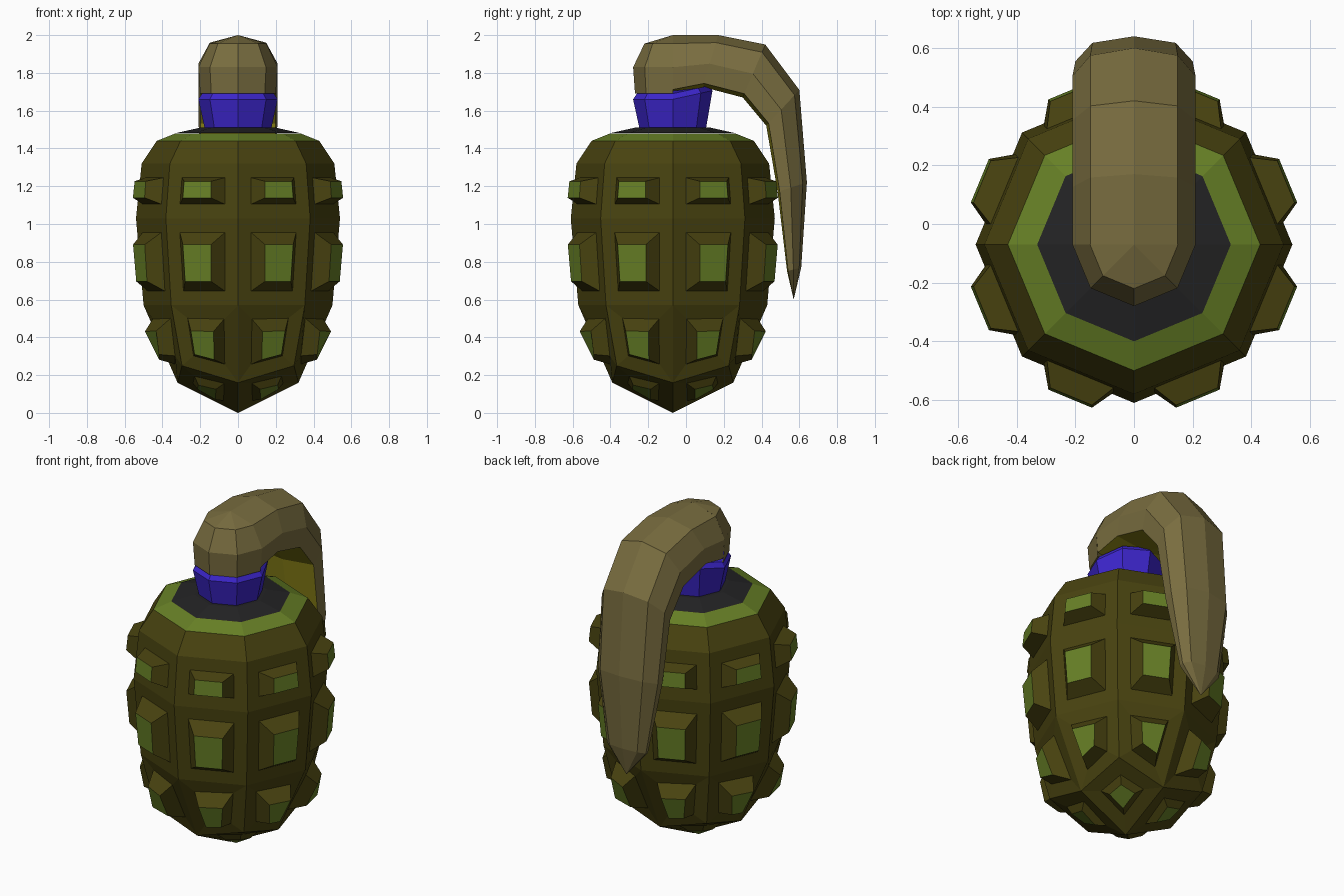
import bpy, bmesh, math
from mathutils import Vector

if "Cube" in bpy.data.objects:
    bpy.data.objects.remove(bpy.data.objects["Cube"])

CY = -0.07  # body axis sits slightly forward of the origin


def mat(name, rgb):
    m = bpy.data.materials.new(name)
    m.diffuse_color = (*rgb, 1)
    m.use_nodes = True
    m.node_tree.nodes["Principled BSDF"].inputs["Base Color"].default_value = m.diffuse_color
    return m


OLIVE = mat("dark_olive", (0.066, 0.056, 0.005))
GREEN = mat("leaf_green", (0.135, 0.215, 0.019))
BLACK = mat("charcoal", (0.017, 0.017, 0.018))
BLUE = mat("blue", (0.045, 0.019, 0.60))
KHAKI = mat("khaki", (0.19, 0.152, 0.05))
YELLOW = mat("mustard", (0.27, 0.24, 0.009))


def finish(name, bm, mats):
    bmesh.ops.recalc_face_normals(bm, faces=bm.faces)
    me = bpy.data.meshes.new(name)
    bm.to_mesh(me)
    bm.free()
    for m in mats:
        me.materials.append(m)
    ob = bpy.data.objects.new(name, me)
    bpy.context.collection.objects.link(ob)
    return ob


def ring(bm, r, z, tilt=0.0):
    """Eight-sided ring, corners on the axes; rear half may rise."""
    out = []
    for k in range(8):
        a = math.radians(45 * k)
        y = r * math.sin(a)
        out.append(bm.verts.new((r * math.cos(a), CY + y, z + tilt * max(y, 0))))
    return out


def bridge(bm, a, b):
    n = len(a)
    return [bm.faces.new((a[k], a[(k + 1) % n], b[(k + 1) % n], b[k])) for k in range(n)]


# Body: eight-sided shell with a four-panel pointed base
bm = bmesh.new()
rings = [ring(bm, r, z) for r, z in
         [(0.32, 0.16), (0.50, 0.57), (0.54, 1.03), (0.51, 1.32), (0.43, 1.44), (0.33, 1.48)]]
for v in rings[0][1::2]:
    v.co = Vector((v.co.x * 1.31, CY + (v.co.y - CY) * 1.31, 0.25))
bands = [bridge(bm, a, b) for a, b in zip(rings, rings[1:])]
apex = bm.verts.new((0, CY, 0))
base = [bm.faces.new((apex, rings[0][k], rings[0][k + 1], rings[0][(k + 2) % 8])) for k in (0, 2, 4, 6)]
bm.faces.new(rings[-1])
for f in bands[4]:
    f.material_index = 1


# Raised studs with green tips on each panel
def studs(faces, margin, height, shrink):
    bmesh.ops.inset_individual(bm, faces=faces, thickness=margin, use_even_offset=True)
    bmesh.ops.inset_individual(bm, faces=faces, thickness=0.001, use_even_offset=True)
    bm.normal_update()
    for f in faces:
        c, n = f.calc_center_median(), f.normal.copy()
        for v in f.verts:
            v.co = c + (v.co - c) * shrink + n * height
        f.material_index = 1


bmesh.ops.recalc_face_normals(bm, faces=bm.faces)
bm.normal_update()
studs(bands[0] + bands[1] + bands[2], 0.075, 0.08, 0.63)
studs(base, 0.08, 0.03, 0.6)
finish("body", bm, [OLIVE, GREEN])

# Dark top plate
bm = bmesh.new()
lo, hi = ring(bm, 0.33, 1.481), ring(bm, 0.2, 1.51)
bridge(bm, lo, hi)
bm.faces.new(hi)
finish("top_plate", bm, [BLACK])

# Blue neck collar, rising at the back
bm = bmesh.new()
rs = [ring(bm, 0.175, 1.50), ring(bm, 0.21, 1.66, 0.22), ring(bm, 0.19, 1.69, 0.22)]
for a, b in zip(rs, rs[1:]):
    bridge(bm, a, b)
bm.faces.new(rs[0])
bm.faces.new(rs[-1])
finish("neck_collar", bm, [BLUE])

# Lever head: front half of an eight-sided dome
bm = bmesh.new()
prof = [(0.20, 1.69), (0.21, 1.83), (0.15, 1.955)]
rows = [[bm.verts.new((r * math.cos(a), CY + r * math.sin(a), z))
         for a in (math.radians(180 + 45 * k) for k in range(5))] for r, z in prof]
top = bm.verts.new((0, CY, 2.0))
for a, b in zip(rows, rows[1:]):
    for k in range(4):
        bm.faces.new((a[k], a[k + 1], b[k + 1], b[k]))
for k in range(4):
    bm.faces.new((rows[-1][k], rows[-1][k + 1], top))
bm.faces.new(rows[0])
finish("lever_head", bm, [KHAKI])

# Lever: arched section swept over the top and down the back
stations = [  # outer y, z, inner y, z, half width
    (-0.07, 2.00, -0.07, 1.69, 0.21), (0.17, 2.00, 0.09, 1.725, 0.21),
    (0.42, 1.95, 0.30, 1.67, 0.21), (0.60, 1.71, 0.425, 1.52, 0.21),
    (0.64, 1.22, 0.485, 1.17, 0.20), (0.61, 0.77, 0.535, 0.75, 0.13)]
section = [(0, 0), (0.71, 0.145), (1, 0.55), (0.95, 0.93), (0, 1),
           (-0.95, 0.93), (-1, 0.55), (-0.71, 0.145)]  # width share, depth share
bm = bmesh.new()
loops = []
for oy, oz, iy, iz, w in stations:
    loops.append([bm.verts.new((sx * w, oy + (iy - oy) * d, oz + (iz - oz) * d)) for sx, d in section])
for a, b in zip(loops, loops[1:]):
    for k, f in enumerate(bridge(bm, a, b)):
        f.material_index = 1 if k in (3, 4) else 0
tip = bm.verts.new((0, 0.57, 0.6))
for k in range(8):
    f = bm.faces.new((loops[-1][k], loops[-1][(k + 1) % 8], tip))
    f.material_index = 1 if k in (3, 4) else 0
finish("lever", bm, [KHAKI, YELLOW])
